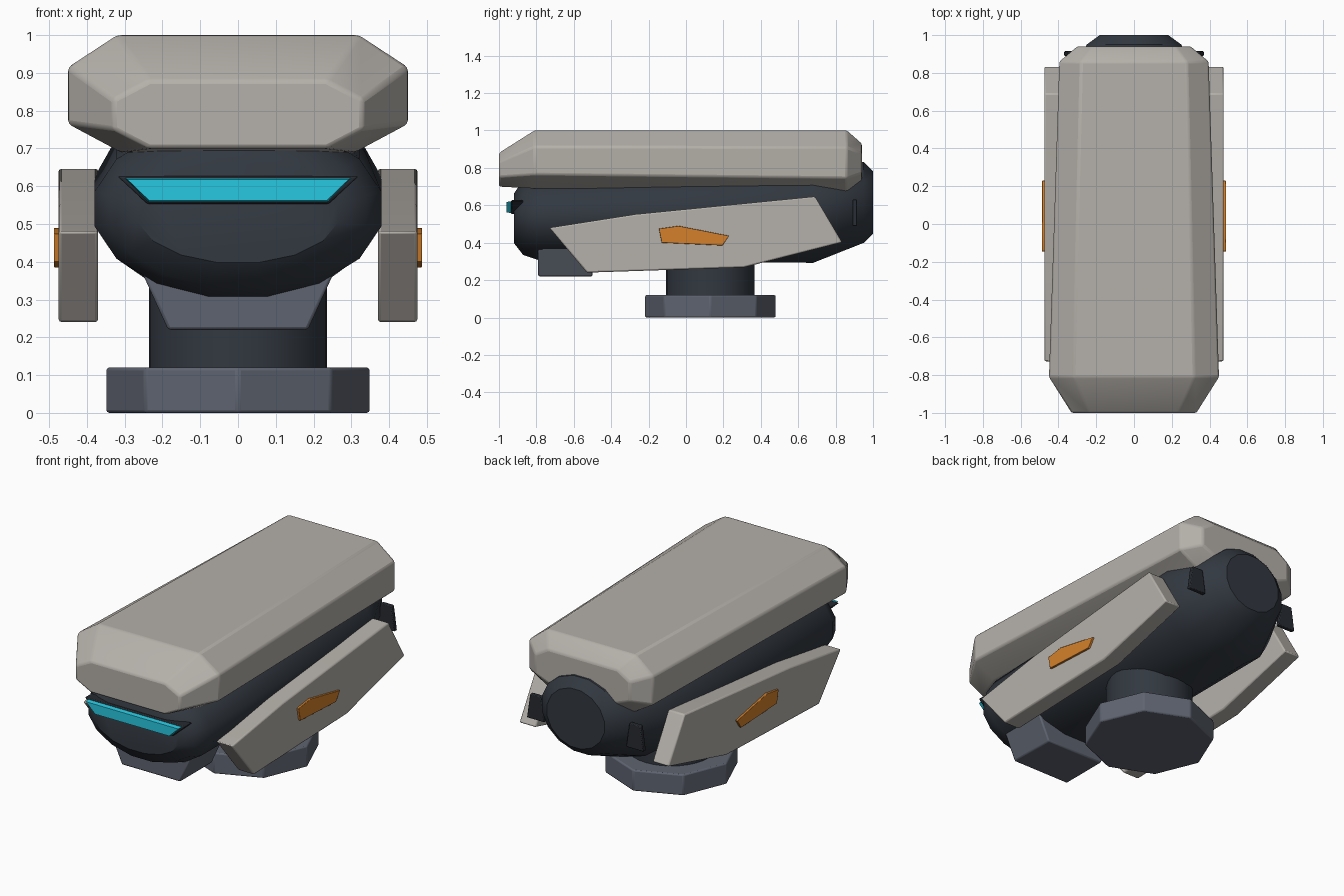
import bpy, bmesh, math

if "Cube" in bpy.data.objects:
    bpy.data.objects.remove(bpy.data.objects["Cube"])


def material(name, rgb):
    m = bpy.data.materials.new(name)
    m.diffuse_color = (*rgb, 1)
    m.use_nodes = True
    m.node_tree.nodes["Principled BSDF"].inputs["Base Color"].default_value = m.diffuse_color
    return m


GREY = material("warm_grey", (0.46, 0.435, 0.40))
DARK = material("dark_navy", (0.032, 0.040, 0.052))
BLACK = material("near_black", (0.020, 0.024, 0.031))
SLATE = material("slate", (0.113, 0.127, 0.162))
ORANGE = material("orange", (0.66, 0.22, 0.024))
CYAN = material("cyan", (0.022, 0.58, 0.75))


def loft(name, rings, mat, bevel=0.0, angle=30):
    """Skin a list of equal-length point rings and cap both ends."""
    bm = bmesh.new()
    rows = [[bm.verts.new(p) for p in ring] for ring in rings]
    n = len(rows[0])
    for a, b in zip(rows, rows[1:]):
        for i in range(n):
            j = (i + 1) % n
            bm.faces.new((a[i], a[j], b[j], b[i]))
    bm.faces.new(rows[0][::-1])
    bm.faces.new(rows[-1])
    bmesh.ops.recalc_face_normals(bm, faces=bm.faces[:])
    mesh = bpy.data.meshes.new(name)
    bm.to_mesh(mesh)
    bm.free()
    ob = bpy.data.objects.new(name, mesh)
    bpy.context.collection.objects.link(ob)
    mesh.materials.append(mat)
    if bevel:
        mod = ob.modifiers.new("soft_edges", 'BEVEL')
        mod.width = bevel
        mod.segments = 2
        mod.limit_method = 'ANGLE'
        mod.angle_limit = math.radians(20)
    bpy.ops.object.select_all(action='DESELECT')
    ob.select_set(True)
    bpy.context.view_layer.objects.active = ob
    bpy.ops.object.shade_smooth_by_angle(angle=math.radians(angle))
    return ob


def disc(radius, z, sides, cy=0.13):
    return [(radius * math.cos(2 * math.pi * i / sides),
             cy + radius * math.sin(2 * math.pi * i / sides), z) for i in range(sides)]


def ellipse(y, cz, hw, hh, sides=16):
    return [(hw * math.cos(2 * math.pi * (i + .5) / sides), y,
             cz + hh * math.sin(2 * math.pi * (i + .5) / sides)) for i in range(sides)]


def octagon(y, hw, top_hw, bot_hw, top, upper, lower, bottom):
    right = [(bot_hw, y, bottom), (hw, y, lower), (hw, y, upper), (top_hw, y, top)]
    return right + [(-x, y, z) for x, y, z in reversed(right)]


def trapezoid(y, top_hw, bot_hw, top, bottom, cx=0):
    return [(cx - bot_hw, y, bottom), (cx + bot_hw, y, bottom),
            (cx + top_hw, y, top), (cx - top_hw, y, top)]


# Base and neck
loft("base", [disc(0.35, 0, 8), disc(0.35, 0.12, 8)], SLATE, 0.008)
loft("neck", [disc(0.236, 0.11, 32), disc(0.236, 0.36, 32)], DARK)

# Rounded body
loft("body", [ellipse(*s) for s in (
    (-0.92, 0.53, 0.27, 0.135),
    (-0.87, 0.535, 0.345, 0.205),
    (-0.79, 0.54, 0.387, 0.237),
    (0.68, 0.57, 0.387, 0.283),
    (0.95, 0.615, 0.255, 0.220),
    (1.00, 0.615, 0.185, 0.170))], DARK, angle=35)

# Upper shell
loft("top_shell", [octagon(*s) for s in (
    (-1.00, 0.33, 0.235, 0.235, 0.88, 0.83, 0.75, 0.70),
    (-0.81, 0.45, 0.32, 0.31, 1.00, 0.915, 0.765, 0.69),
    (0.86, 0.395, 0.28, 0.27, 1.00, 0.91, 0.745, 0.67),
    (0.94, 0.30, 0.22, 0.20, 0.93, 0.88, 0.77, 0.73))], GREY, 0.01)

# Chin block
loft("chin", [trapezoid(-0.79, 0.26, 0.185, 0.385, 0.22),
              trapezoid(-0.50, 0.26, 0.185, 0.385, 0.22)], SLATE, 0.008)

# Visor and its frame
loft("visor_frame", [trapezoid(-0.935, 0.32, 0.24, 0.627, 0.553),
                     trapezoid(-0.87, 0.32, 0.24, 0.627, 0.553)], BLACK, 0.006)
loft("visor", [trapezoid(-0.96, 0.293, 0.235, 0.618, 0.562),
               trapezoid(-0.93, 0.300, 0.238, 0.622, 0.558)], CYAN)

# Side armour, accent plates and rear fins on both sides
ARMOUR = [(-0.73, 0.48), (-0.27, 0.552), (0.69, 0.647),
          (0.835, 0.402), (0.31, 0.268), (-0.53, 0.24)]
ACCENT = [(-0.145, 0.475), (-0.04, 0.49), (0.23, 0.437), (0.195, 0.385), (-0.13, 0.40)]
for side, s in (("right", 1), ("left", -1)):
    loft(side + "_armour", [[(s * x, y, z) for y, z in ARMOUR] for x in (0.37, 0.475)],
         GREY, 0.008)
    loft(side + "_accent", [[(s * x, y, z) for y, z in ACCENT] for x in (0.47, 0.487)],
         ORANGE, 0.002)
    loft(side + "_rear_fin", [trapezoid(y, 0.035, 0.055, 0.63, 0.49, s * 0.315)
                              for y in (0.89, 0.915)], BLACK, 0.004)
